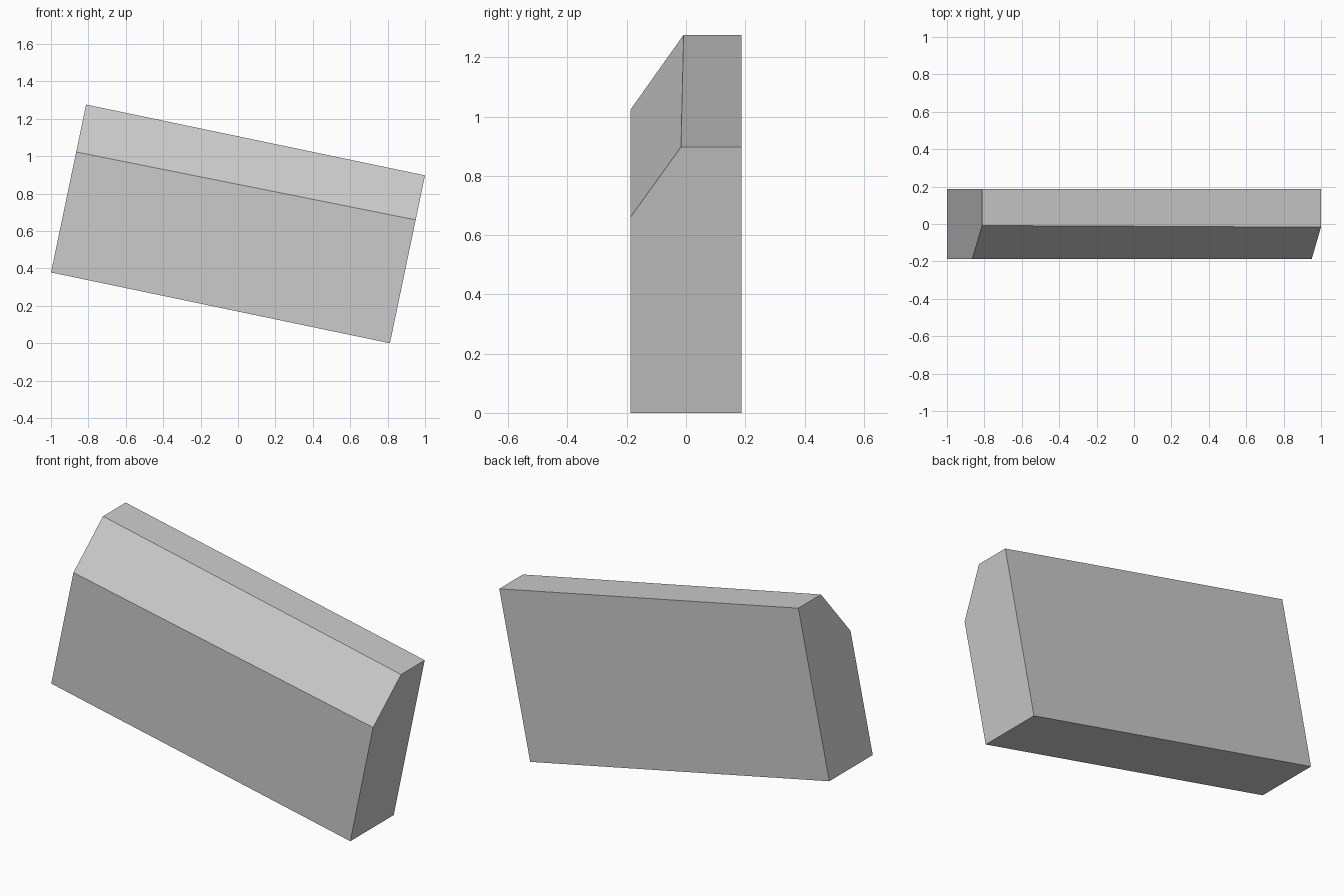
import bpy, bmesh, math

if "Cube" in bpy.data.objects:
    bpy.data.objects.remove(bpy.data.objects["Cube"])

L, H, D = 1.851, 0.917, 0.188
TILT = math.radians(11.8)


def section(bm, x, shoulder, ridge_y):
    # Block cross-section (y, z) with a bevelled front top corner
    pts = [(-D, 0), (D, 0), (D, H), (ridge_y, H), (-D, shoulder)]
    return [bm.verts.new((x, y, z - H / 2)) for y, z in pts]


# Bevelled slab, loft between two slightly different ends
bm = bmesh.new()
left = section(bm, -L / 2, 0.658, -0.008)
right = section(bm, L / 2, 0.674, -0.017)
bm.faces.new(left)
bm.faces.new(right)
for i in range(5):
    j = (i + 1) % 5
    bm.faces.new((left[i], left[j], right[j], right[i]))
bmesh.ops.recalc_face_normals(bm, faces=bm.faces)
mesh = bpy.data.meshes.new("bevelled_slab")
bm.to_mesh(mesh)
bm.free()
slab = bpy.data.objects.new("bevelled_slab", mesh)
bpy.context.collection.objects.link(slab)

# Tilt it so its lowest edge rests on the ground
slab.rotation_euler.y = TILT
slab.location.z = (L * math.sin(TILT) + H * math.cos(TILT)) / 2
